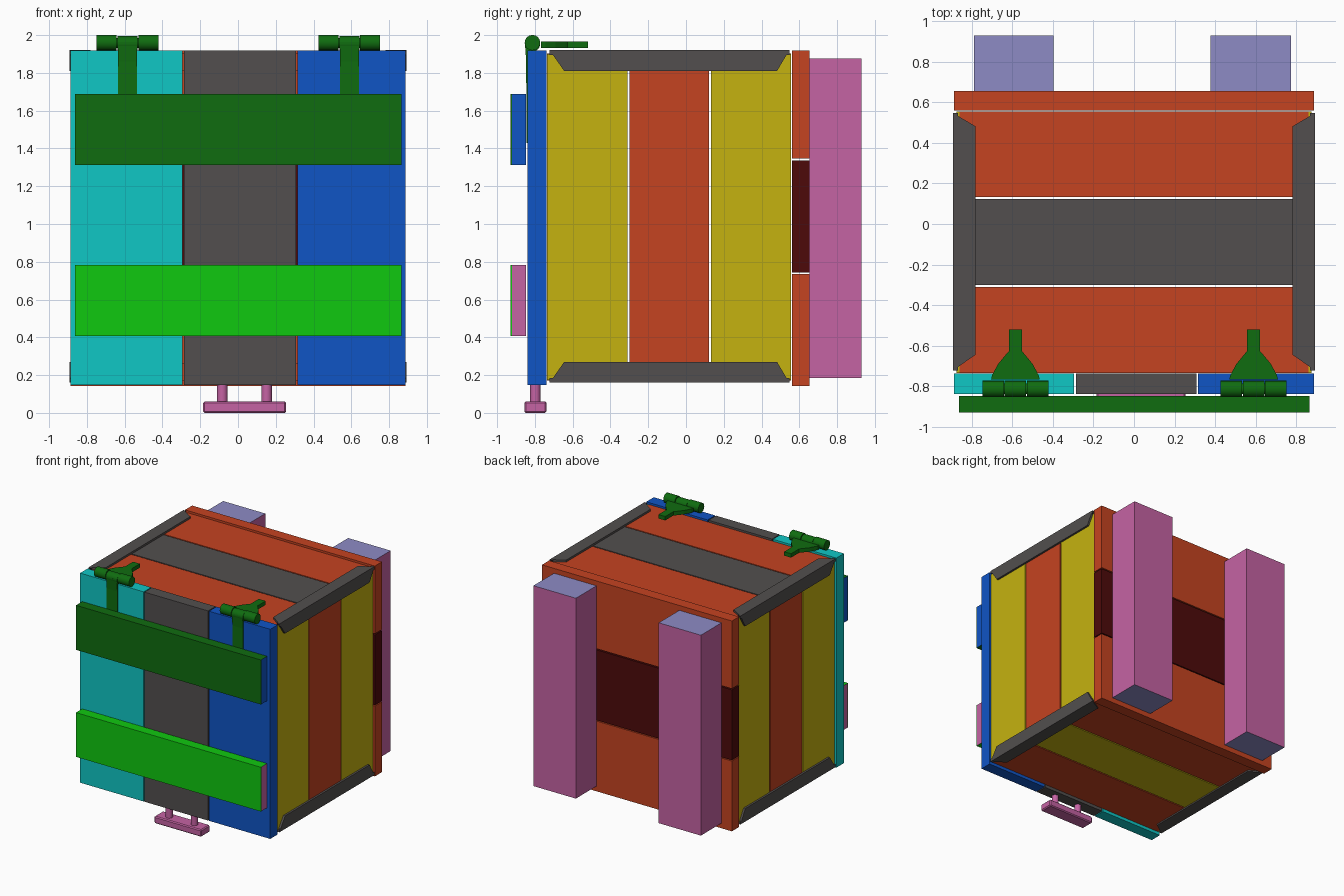
import bpy, bmesh, math
from mathutils import Matrix, Vector

if "Cube" in bpy.data.objects:
    bpy.data.objects.remove(bpy.data.objects["Cube"])


def material(name, rgb):
    m = bpy.data.materials.new(name)
    m.diffuse_color = (*rgb, 1)
    m.use_nodes = True
    m.node_tree.nodes["Principled BSDF"].inputs["Base Color"].default_value = m.diffuse_color
    return m


CYAN = material("cyan", (0.005, 0.57, 0.56))
BLUE = material("blue", (0.005, 0.09, 0.56))
GREY = material("dark grey", (0.085, 0.078, 0.077))
DARK_GREEN = material("dark green", (0.005, 0.15, 0.005))
GREEN = material("bright green", (0.005, 0.58, 0.005))
PINK = material("pink", (0.56, 0.125, 0.37))
LAVENDER = material("lavender", (0.27, 0.26, 0.56))
ORANGE = material("orange red", (0.56, 0.056, 0.015))
YELLOW = material("yellow", (0.56, 0.45, 0.005))
MAROON = material("maroon", (0.075, 0.003, 0.003))


def finish(name, bm, mats, rule=None):
    bmesh.ops.recalc_face_normals(bm, faces=bm.faces[:])
    bm.normal_update()
    for f in bm.faces:
        f.material_index = int(rule(f)) if rule else 0
    me = bpy.data.meshes.new(name)
    bm.to_mesh(me)
    bm.free()
    for m in mats:
        me.materials.append(m)
    ob = bpy.data.objects.new(name, me)
    bpy.context.collection.objects.link(ob)
    return ob


def box(name, x, y, z, *mats, rule=None, bevel=0):
    """Box from (min, max) ranges."""
    bm = bmesh.new()
    bmesh.ops.create_cube(bm, size=1)
    for v in bm.verts:
        v.co = Vector(r[0] if c < 0 else r[1] for c, r in zip(v.co, (x, y, z)))
    if bevel:
        bmesh.ops.bevel(bm, geom=bm.edges[:], offset=bevel, segments=1, affect='EDGES')
    return finish(name, bm, mats, rule)


def prism(name, outline, depth, place, mat):
    """Extrude a 2D outline; place(u, v, w) maps it into space."""
    bm = bmesh.new()
    f = bm.faces.new([bm.verts.new(place(u, v, depth[0])) for u, v in outline])
    d = place(0, 0, depth[1]) - place(0, 0, depth[0])
    new = bmesh.ops.extrude_face_region(bm, geom=[f], use_keep_orig=True)["geom"]
    bmesh.ops.translate(bm, vec=d, verts=[g for g in new if isinstance(g, bmesh.types.BMVert)])
    return finish(name, bm, [mat])


def cylinder(name, centre, radius, length, axis, mat, sides=16):
    bm = bmesh.new()
    rot = Matrix.Rotation(math.pi / 2, 4, 'Y') if axis == 'X' else Matrix()
    bmesh.ops.create_cone(bm, cap_ends=True, segments=sides, radius1=radius, radius2=radius,
                          depth=length, matrix=Matrix.Translation(centre) @ rot)
    ob = finish(name, bm, [mat])
    for p in ob.data.polygons:
        p.use_smooth = len(p.vertices) == 4
    for e in ob.data.edges:
        a, b = (ob.data.vertices[i].co for i in e.vertices)
        i = 0 if axis == 'X' else 2
        e.use_edge_sharp = abs(a[i] - b[i]) < 1e-4
    return ob


# Front door planks
for name, x, mat in (("left", (-0.888, -0.295), CYAN), ("middle", (-0.287, 0.307), GREY),
                     ("right", (0.315, 0.888), BLUE)):
    box("front_plank_" + name, x, (-0.838, -0.738), (0.148, 1.918), mat)

# Front battens: coloured ends and back
for name, z, mat, end in (("upper", (1.312, 1.688), DARK_GREEN, BLUE),
                          ("lower", (0.408, 0.782), GREEN, PINK)):
    box("front_batten_" + name, (-0.862, 0.865), (-0.922, -0.847), z, mat, end,
        rule=lambda f: abs(f.normal.x) > 0.5 or f.normal.y > 0.5)
    box("front_batten_face_" + name, (-0.862, 0.865), (-0.93, -0.922), z, mat)

# Side, top and bottom planks share the same three strips along y
strips = ((-0.735, -0.31), (-0.30, 0.123), (0.133, 0.555))
for i, y in enumerate(strips):
    mid = i == 1
    for s, side in ((-1, "left"), (1, "right")):
        x = sorted((s * 0.78, s * 0.875))
        box(f"{side}_plank_{i}", x, y, (0.175, 1.90), ORANGE if mid else YELLOW)
    box(f"top_plank_{i}", (-0.86, 0.86), y, (1.81, 1.903), GREY if mid else ORANGE)
    box(f"bottom_plank_{i}", (-0.86, 0.86), y, (0.172, 0.265), YELLOW if mid else ORANGE)

# Angle trims along the four long edges, with tapered flanges
flange = ((-0.722, 0), (0.547, 0), (0.482, 0.11), (-0.645, 0.11))
for s, side in ((-1, "left"), (1, "right")):
    for t, level in ((-1, "bottom"), (1, "top")):
        zo = 1.04 + t * 0.88
        prism(f"{side}_{level}_trim_upright", flange, (0, 0.024),
              lambda u, v, w: Vector((s * (0.892 - w), u, zo - t * v)), GREY)
        prism(f"{side}_{level}_trim_flat", flange, (0, 0.024),
              lambda u, v, w: Vector((s * (0.892 - v), u, zo - t * w)), GREY)

# Back planks
for name, z, mat in (("lower", (0.142, 0.735), ORANGE), ("middle", (0.743, 1.336), MAROON),
                     ("upper", (1.346, 1.918), ORANGE)):
    box("back_plank_" + name, (-0.887, 0.887), (0.56, 0.655), z, mat)

# Back posts with lavender end grain
for name, x in (("left", (-0.79, -0.396)), ("right", (0.378, 0.775))):
    box("back_post_" + name, x, (0.655, 0.93), (0.185, 1.877), PINK, LAVENDER,
        rule=lambda f: abs(f.normal.z) > 0.5)

# Hinges on the top front edge
half = ((0.12, -0.768), (0.115, -0.745), (0.085, -0.69), (0.042, -0.638), (0.032, -0.628), (0.032, -0.52))
leaf = half + tuple((-x, y) for x, y in reversed(half))
for name, cx in (("left", -0.585), ("right", 0.59)):
    for k in (-1, 0, 1):
        cylinder(f"{name}_hinge_knuckle_{k + 1}", (cx + k * 0.11, -0.813, 1.96 - (k == 0) * 0.006),
                 0.041, 0.106, 'X', DARK_GREEN)
    cylinder(f"{name}_hinge_pin", (cx, -0.813, 1.958), 0.026, 0.31, 'X', DARK_GREEN)
    prism(f"{name}_hinge_leaf", leaf, (1.932, 1.965),
          lambda u, v, w: Vector((cx + u, v, w)), DARK_GREEN)
    # Strap hanging from the knuckle down the door
    strap = ((-0.853, 1.96), (-0.82, 1.96), (-0.836, 1.86), (-0.836, 1.43), (-0.845, 1.43), (-0.846, 1.86))
    prism(f"{name}_hinge_strap", strap, (-0.05, 0.05),
          lambda u, v, w: Vector((cx + w, u, v)), DARK_GREEN)

# Handle under the front
box("handle_bar", (-0.185, 0.255), (-0.856, -0.738), (0, 0.06), PINK, bevel=0.008)
for name, x in (("left", -0.083), ("right", 0.152)):
    cylinder("handle_stem_" + name, (x, -0.798, 0.105), 0.028, 0.11, 'Z', PINK, 12)
